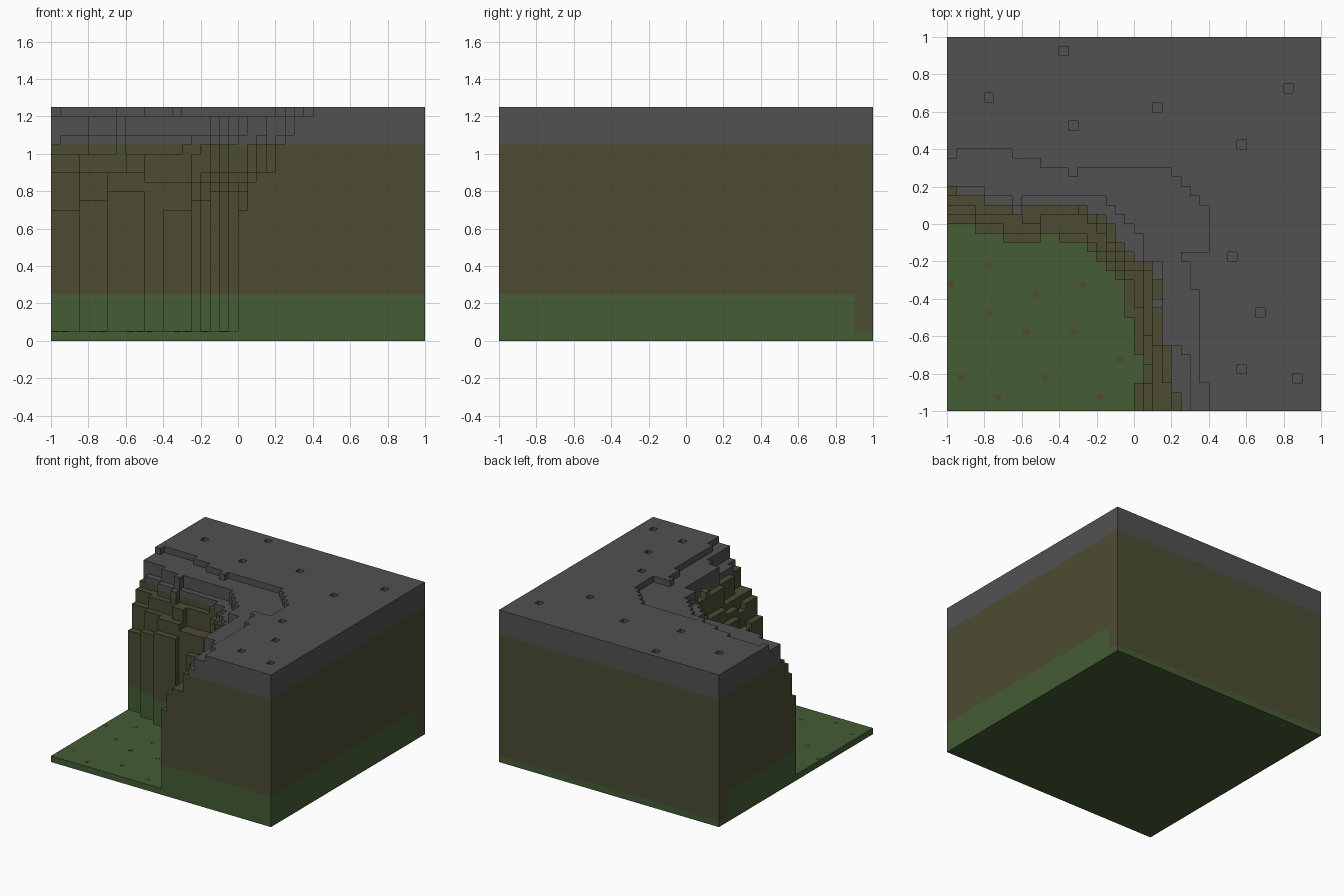
import bpy, bmesh, math
from mathutils import Vector

cube = bpy.data.objects.get("Cube")
if cube:
    bpy.data.objects.remove(cube, do_unlink=True)

U = 0.05   # block size
N = 40     # blocks per side


def material(name, rgb):
    m = bpy.data.materials.new(name)
    m.use_nodes = True
    m.diffuse_color = (*rgb, 1)
    m.node_tree.nodes["Principled BSDF"].inputs["Base Color"].default_value = (*rgb, 1)
    return m


grass = material("grass green", (0.058, 0.107, 0.034))
earth = material("olive earth", (0.072, 0.072, 0.032))
rock = material("grey rock", (0.083, 0.083, 0.083))
dirt = material("brown dirt", (0.085, 0.068, 0.035))

# Terrace edges seen from above, in block units from the centre.
# Everything on the far side of an edge rises to that terrace.
foot = [(-22, 0), (-17, 0), (-17, -1), (-14, -1), (-14, -2), (-10, -2), (-10, -1),
        (-8, -1), (-8, -2), (-5, -2), (-5, -3), (-4, -3), (-4, -4), (-3, -4), (-3, -5),
        (-2, -5), (-2, -6), (-1, -6), (-1, -10), (0, -10), (0, -14), (1, -14),
        (1, -17), (0, -17), (0, -22)]
shelf = [(-22, 1), (-17, 1), (-17, 0), (-14, 0), (-14, -1), (-10, -1), (-10, 0),
         (-8, 0), (-8, -1), (-5, -1), (-5, -2), (-4, -2), (-4, -3), (-3, -3), (-3, -4),
         (-2, -4), (-2, -5), (-1, -5), (-1, -6), (0, -6), (0, -9), (1, -9), (1, -15),
         (2, -15), (2, -17), (1, -17), (1, -22)]
ledge = [(-22, 2), (-17, 2), (-17, 1), (-12, 1), (-12, 0), (-10, 0), (-10, 1), (-5, 1),
         (-5, 0), (-4, 0), (-4, -1), (-3, -1), (-3, -3), (-2, -3), (-2, -4), (-1, -4),
         (-1, -5), (1, -5), (1, -12), (2, -12), (2, -22)]
brow = [(-22, 3), (-16, 3), (-16, 2), (-6, 2), (-6, 1), (-4, 1), (-4, 0), (-3, 0),
        (-3, -2), (-2, -2), (-2, -3), (-1, -3), (-1, -4), (1, -4), (1, -5), (2, -5),
        (2, -13), (3, -13), (3, -17), (4, -17), (4, -22)]
cap_low = [(-22, 4), (-19, 4), (-19, 3), (-16, 3), (-16, 2), (-13, 2), (-13, 1),
           (-12, 1), (-12, 2), (-5, 2), (-5, 1), (-3, 1), (-3, 0), (-2, 0), (-2, -2),
           (-1, -2), (-1, -3), (0, -3), (0, -4), (2, -4), (2, -6), (3, -6), (3, -8),
           (2, -8), (2, -9), (3, -9), (3, -13), (4, -13), (4, -18), (5, -18), (5, -22)]
cap_mid = [(-22, 4), (-16, 4), (-16, 3), (-13, 3), (-13, 2), (-12, 2), (-12, 3),
           (-3, 3), (-3, 2), (-2, 2), (-2, 1), (-1, 1), (-1, 0), (0, 0), (0, -1),
           (1, -1), (1, -4), (3, -4), (3, -13), (5, -13), (5, -14), (6, -14), (6, -22)]
cap_top = [(-22, 7), (-19, 7), (-19, 8), (-13, 8), (-13, 7), (-10, 7), (-10, 6),
           (-7, 6), (-7, 5), (-6, 5), (-6, 6), (4, 6), (4, 5), (5, 5), (5, 4), (6, 4),
           (6, 3), (7, 3), (7, 2), (8, 2), (8, -3), (5, -3), (5, -4), (6, -4), (6, -7),
           (7, -7), (7, -17), (8, -17), (8, -22)]


def foot_height(x, y):
    if y < -17:
        return 14
    for limit, h in ((-17, 14), (-14, 15), (-10, 16), (-8, 17), (-5, 14), (-3, 15)):
        if x < limit:
            return h
    return 16


TERRACES = [(foot, foot_height),
            (shelf, lambda x, y: 18 if x < -10 else 17),
            (ledge, lambda x, y: 20 if x < -4 else 18),
            (brow, lambda x, y: 21),
            (cap_low, lambda x, y: 22),
            (cap_mid, lambda x, y: 24),
            (cap_top, lambda x, y: 25)]

# Single-block pits in the plateau
PITS = {(-8, 18), (-16, 13), (-7, 10), (2, 12), (16, 14), (11, 8),
        (10, -4), (13, -10), (11, -16), (17, -17)}


def in_hollow(x, y, edge):
    """Even-odd test against the edge closed through the low corner."""
    poly, inside = edge + [(-22, -22)], False
    for (ax, ay), (bx, by) in zip(poly, poly[1:] + poly[:1]):
        if (ay > y) != (by > y) and x < ax + (y - ay) * (bx - ax) / (by - ay):
            inside = not inside
    return inside


def column_height(i, j):
    x, y, h = i + 0.5, j + 0.5, 1
    for edge, height in TERRACES:
        if not in_hollow(x, y, edge):
            h = max(h, height(x, y))
    return h - 1 if (i, j) in PITS else h


R = range(-N // 2, N // 2)
H = {(i, j): column_height(i, j) for i in R for j in R}


def layer(name, mat, bottom, top, floor=False):
    """Visible skin of the block columns between two heights."""
    bm = bmesh.new()

    def quad(*pts):
        bm.faces.new([bm.verts.new(Vector(p) * U) for p in pts])

    for (i, j), h in H.items():
        z0, z1 = bottom(j), min(h, top)
        if z1 <= z0:
            continue
        if h <= top:
            quad((i, j, z1), (i + 1, j, z1), (i + 1, j + 1, z1), (i, j + 1, z1))
        sides = (((0, -1), (i, j), (i + 1, j)),
                 ((1, 0), (i + 1, j), (i + 1, j + 1)),
                 ((0, 1), (i + 1, j + 1), (i, j + 1)),
                 ((-1, 0), (i, j + 1), (i, j)))
        for (dx, dy), a, b in sides:
            low = max(z0, H.get((i + dx, j + dy), 0))
            if low < z1:
                quad((*a, low), (*b, low), (*b, z1), (*a, z1))
    if floor:
        n = N // 2
        quad((-n, -n, 0), (-n, n, 0), (n, n, 0), (n, -n, 0))
    bmesh.ops.remove_doubles(bm, verts=bm.verts, dist=0.0001)
    me = bpy.data.meshes.new(name)
    bm.to_mesh(me)
    bm.free()
    me.materials.append(mat)
    bpy.context.collection.objects.link(bpy.data.objects.new(name, me))


# Grass runs up the cliff foot, except on the strip along the back
layer("ground_slab", grass, lambda j: 0, 1, floor=True)
layer("grassy_cliff_foot", grass, lambda j: 1 if j < 18 else 5, 5)
layer("earth_cliff", earth, lambda j: 5 if j < 18 else 1, 21)
layer("rock_plateau", rock, lambda j: 21, 25)

# Dirt specks on the grass
SPECKS = [(-.775, -.225), (-.975, -.325), (-.275, -.325), (-.525, -.375),
          (-.775, -.475), (-.575, -.575), (-.325, -.575), (-.075, -.725),
          (-.925, -.825), (-.475, -.825), (-.725, -.925), (-.175, -.925)]
for n, (x, y) in enumerate(SPECKS):
    bpy.ops.mesh.primitive_cylinder_add(vertices=8, radius=0.018, depth=0.002,
                                        location=(x, y, 0.051))
    speck = bpy.context.object
    speck.name = f"dirt_speck_{n + 1}"
    speck.data.materials.append(dirt)
